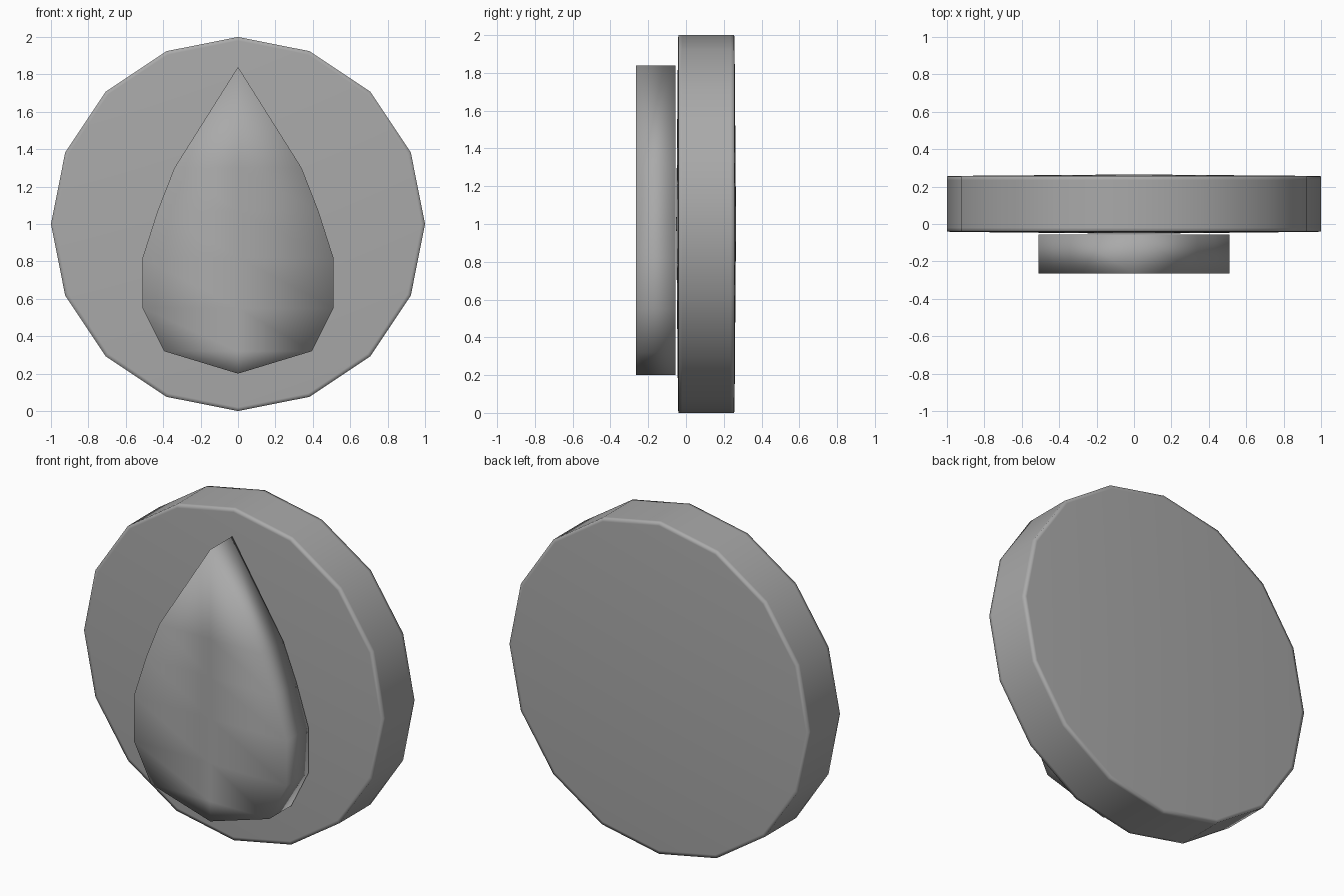
import bpy
import bmesh
from math import cos, sin, pi

cube = bpy.data.objects.get("Cube")
if cube:
    bpy.data.objects.remove(cube, do_unlink=True)

grey = bpy.data.materials.new("plain grey")
grey.use_nodes = True
colour = (0.4, 0.4, 0.4, 1)
grey.diffuse_color = colour
grey.node_tree.nodes["Principled BSDF"].inputs["Base Color"].default_value = colour


def finish(bm, name):
    bmesh.ops.recalc_face_normals(bm, faces=bm.faces)
    mesh = bpy.data.meshes.new(name)
    for face in bm.faces:
        face.smooth = True
    bm.to_mesh(mesh)
    bm.free()
    mesh.materials.append(grey)
    obj = bpy.data.objects.new(name, mesh)
    bpy.context.collection.objects.link(obj)
    return obj


# Round backing disc: 16 sides, slightly crowned faces, tight support loops at the rims
def build_disc(sides=16):
    bm = bmesh.new()
    profile = [(0.98, -0.042), (1, -0.04), (1, -0.02),
               (1, 0.235), (1, 0.255), (0.98, 0.257)]
    rings = []
    for radius, y in profile:
        rings.append([bm.verts.new((radius * cos(2 * pi * i / sides), y,
                                    1 + radius * sin(2 * pi * i / sides)))
                      for i in range(sides)])
    for a, b in zip(rings, rings[1:]):
        for i in range(sides):
            j = (i + 1) % sides
            bm.faces.new((a[i], a[j], b[j], b[i]))
    for ring, y in ((rings[0], -0.052), (rings[-1], 0.265)):
        centre = bm.verts.new((0, y, 1))
        for i in range(sides):
            bm.faces.new((centre, ring[i], ring[(i + 1) % sides]))
    return finish(bm, "backing_disc")


# Raised teardrop: half outline mirrored about a centre column, then thickened
def build_drop(front=-0.265, back=-0.055):
    bm = bmesh.new()
    half = [(0.34, 1.3), (0.43, 1.07), (0.51, 0.82), (0.51, 0.55), (0.395, 0.32)]
    tip = bm.verts.new((0, front, 1.84))
    base = bm.verts.new((0, front, 0.2))
    rows = [[bm.verts.new((x, front, z)) for x in (-w, 0, w)] for w, z in half]
    for k in (0, 1):
        bm.faces.new((tip, rows[0][k], rows[0][k + 1]))
        bm.faces.new((base, rows[-1][k + 1], rows[-1][k]))
        for a, b in zip(rows, rows[1:]):
            bm.faces.new((a[k], b[k], b[k + 1], a[k + 1]))
    extruded = bmesh.ops.extrude_face_region(bm, geom=bm.faces[:],
                                             use_keep_orig=True)
    moved = [g for g in extruded["geom"] if isinstance(g, bmesh.types.BMVert)]
    bmesh.ops.translate(bm, verts=moved, vec=(0, back - front, 0))
    return finish(bm, "teardrop")


build_disc()
build_drop()
